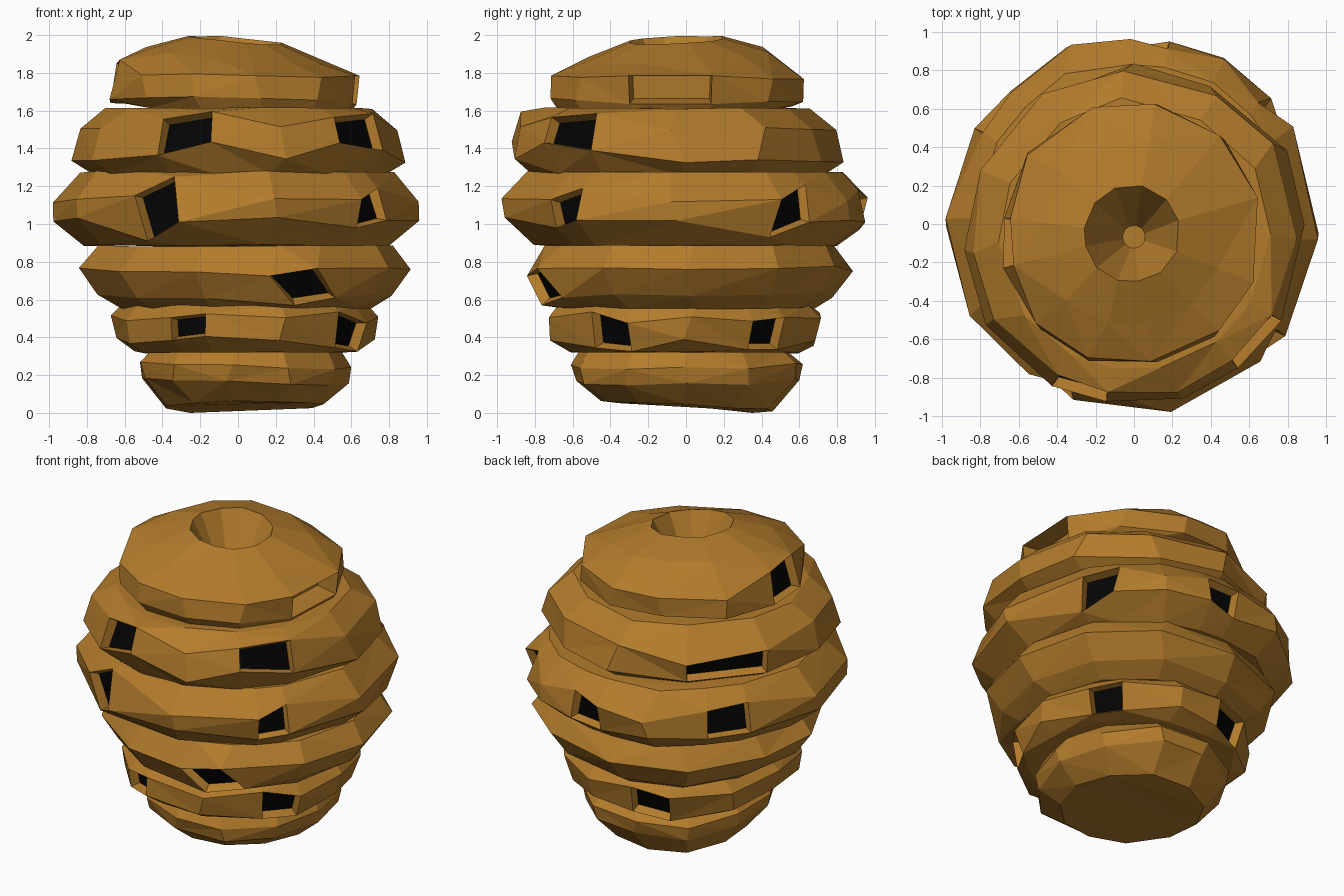
import bpy, bmesh, math, random

random.seed(11)
if "Cube" in bpy.data.objects:
    bpy.data.objects.remove(bpy.data.objects["Cube"], do_unlink=True)


def material(name, color):
    m = bpy.data.materials.new(name)
    m.use_nodes = True
    m.diffuse_color = color
    m.node_tree.nodes["Principled BSDF"].inputs["Base Color"].default_value = color
    return m


HONEY = material("honey brown", (0.45, 0.2, 0.025, 1))
DARK = material("dark opening", (0.001, 0.001, 0.001, 1))


def opening(angle, half, low, high, skew_low=0, skew_high=0, lean=0, dark=True):
    """Four-cornered hole: its upper edge leans sideways, its edges may slope."""
    return dict(angle=angle, half=half, z=(low, high), skew=(skew_low, skew_high),
                lean=lean, dark=dark)


def make_columns(holes, step):
    """Column angles: a pair at the edges of every hole, the gaps filled evenly."""
    if not holes:
        n = round(360 / step)
        return [(i * 360 / n, None, 0) for i in range(n)]
    holes = sorted(holes, key=lambda h: h["angle"])
    cols = []
    for i, h in enumerate(holes):
        nxt = holes[(i + 1) % len(holes)]
        start, end = h["angle"] + h["half"], nxt["angle"] - nxt["half"]
        if i == len(holes) - 1:
            end += 360
        cols += [(h["angle"] - h["half"], h, -1), (start, h, 1)]
        n = max(1, math.ceil((end - start) / step))
        cols += [(start + (end - start) * k / n, None, 0) for k in range(1, n)]
    return cols


def radius_at(rings, z):
    """Radius of the tier's profile at a height, kept near its widest."""
    radius, widest = rings[-1][1], max(r for _, r in rings)
    for (z0, r0), (z1, r1) in zip(rings, rings[1:]):
        if z <= z1:
            radius = r0 + (r1 - r0) * max(0, (z - z0) / (z1 - z0))
            break
    return max(radius, 0.92 * widest)


def make_tier(name, center, rings, holes=(), step=34, tilt=(0, 0), depth_y=1, pit=None):
    """Faceted tier whose openings lie in the band between rings 1 and 2."""
    bm = bmesh.new()
    cols = make_columns(holes, step)
    bulge = [random.uniform(0.99, 1.03) for _ in cols]
    sway = [random.uniform(-0.02, 0.02) for _ in cols]
    grid = []
    for r, (z, rad) in enumerate(rings):
        row = []
        for c, (ang, hole, side) in enumerate(cols):
            zz, rr = z, rad
            if hole:
                if r in (1, 2):
                    zz = hole["z"][r - 1] + side * hole["skew"][r - 1]
                    rr = radius_at(rings, zz) * 1.02
                    ang += hole["lean"] * (2 * r - 3)
            else:
                rr *= bulge[c] * random.uniform(0.99, 1.01)
                ang += random.uniform(-3, 3)
                zz += sway[c] * (1 if r in (1, 2) else 0.4)
            x = math.cos(math.radians(ang)) * rr
            y = math.sin(math.radians(ang)) * rr * depth_y
            if r == 0 or r > 2:
                zz += tilt[0] * x + tilt[1] * y
            row.append(bm.verts.new((x + center[0], y + center[1], min(max(zz, 0), 2))))
        grid.append(row)

    # Side bands, remembering which faces are openings
    n, openings = len(cols), []
    for r in range(len(rings) - 1):
        for c in range(n):
            d = (c + 1) % n
            f = bm.faces.new((grid[r][c], grid[r][d], grid[r + 1][d], grid[r + 1][c]))
            if r == 1 and cols[c][2] == -1:
                openings.append((f, cols[c][1]["dark"]))

    # Closed bottom, and a closed or sunken top
    bm.faces.new(grid[0][::-1])
    if pit:
        tip = bm.verts.new(pit)
        for c in range(n):
            bm.faces.new((grid[-1][c], grid[-1][(c + 1) % n], tip))
    else:
        bm.faces.new(grid[-1])
    bmesh.ops.recalc_face_normals(bm, faces=bm.faces[:])

    keep = {f for f, _ in openings}
    bmesh.ops.triangulate(bm, faces=[f for f in bm.faces if f not in keep],
                          quad_method='SHORT_EDGE')

    # Sink each opening into the wall
    for f, dark in openings:
        bmesh.ops.inset_individual(bm, faces=[f], thickness=0.022,
                                   depth=-0.055 if dark else -0.13)
        f.material_index = 1 if dark else 0

    mesh = bpy.data.meshes.new(name)
    bm.to_mesh(mesh)
    bm.free()
    mesh.materials.append(HONEY)
    mesh.materials.append(DARK)
    bpy.context.collection.objects.link(bpy.data.objects.new(name, mesh))


# Bottom tier, leaning down toward the back
make_tier("base_tier", (0.03, 0.01),
          [(0.035, 0.42), (0.165, 0.55), (0.25, 0.57), (0.345, 0.5)],
          tilt=(0.03, -0.06), depth_y=1.08)

make_tier("lower_tier", (0.03, -0.01),
          [(0.32, 0.58), (0.38, 0.68), (0.5, 0.7), (0.57, 0.64)],
          [opening(-115, 8, 0.395, 0.515, 0.01, 0.01),
           opening(-33, 9.5, 0.335, 0.505, -0.01, -0.03),
           opening(37, 8, 0.335, 0.495, 0, 0.01),
           opening(110, 10, 0.335, 0.51, -0.02, -0.02)], depth_y=1.06)

make_tier("lower_middle_tier", (0.04, 0.01),
          [(0.55, 0.66), (0.62, 0.77), (0.76, 0.87), (0.885, 0.78)],
          [opening(-68, 8.5, 0.59, 0.745, 0.02, 0.02, -5)])

make_tier("middle_tier", (0, 0),
          [(0.885, 0.8), (1.02, 0.96), (1.12, 0.96), (1.275, 0.83)],
          [opening(-117, 6.5, 0.96, 1.2, 0.05, 0.05, -1.5),
           opening(-42, 5.5, 1.0, 1.16, 0.02, 0.03),
           opening(37, 6.5, 0.97, 1.17, 0.04, 0.04, 1),
           opening(85, 6, 0.99, 1.16, -0.02, -0.02),
           opening(141, 8, 1.0, 1.18, 0.01, 0.01)])

make_tier("upper_middle_tier", (0, -0.06),
          [(1.265, 0.77), (1.34, 0.88), (1.51, 0.84), (1.615, 0.7)],
          [opening(-109, 9.5, 1.4, 1.575, 0.035, 0.02),
           opening(-41, 11, 1.41, 1.575, -0.02, 0.01),
           opening(140, 17, 1.31, 1.445, 0, 0.02)])

# Top tier with a sunken pit in the crown
make_tier("crown_tier", (-0.01, -0.05),
          [(1.6, 0.61), (1.66, 0.68), (1.78, 0.675), (1.895, 0.48), (1.975, 0.25)],
          [opening(-3, 19, 1.635, 1.785, dark=False),
           opening(184, 11, 1.65, 1.86, 0.01, 0.01)],
          tilt=(-0.08, 0.06), pit=(0, -0.07, 1.5))
